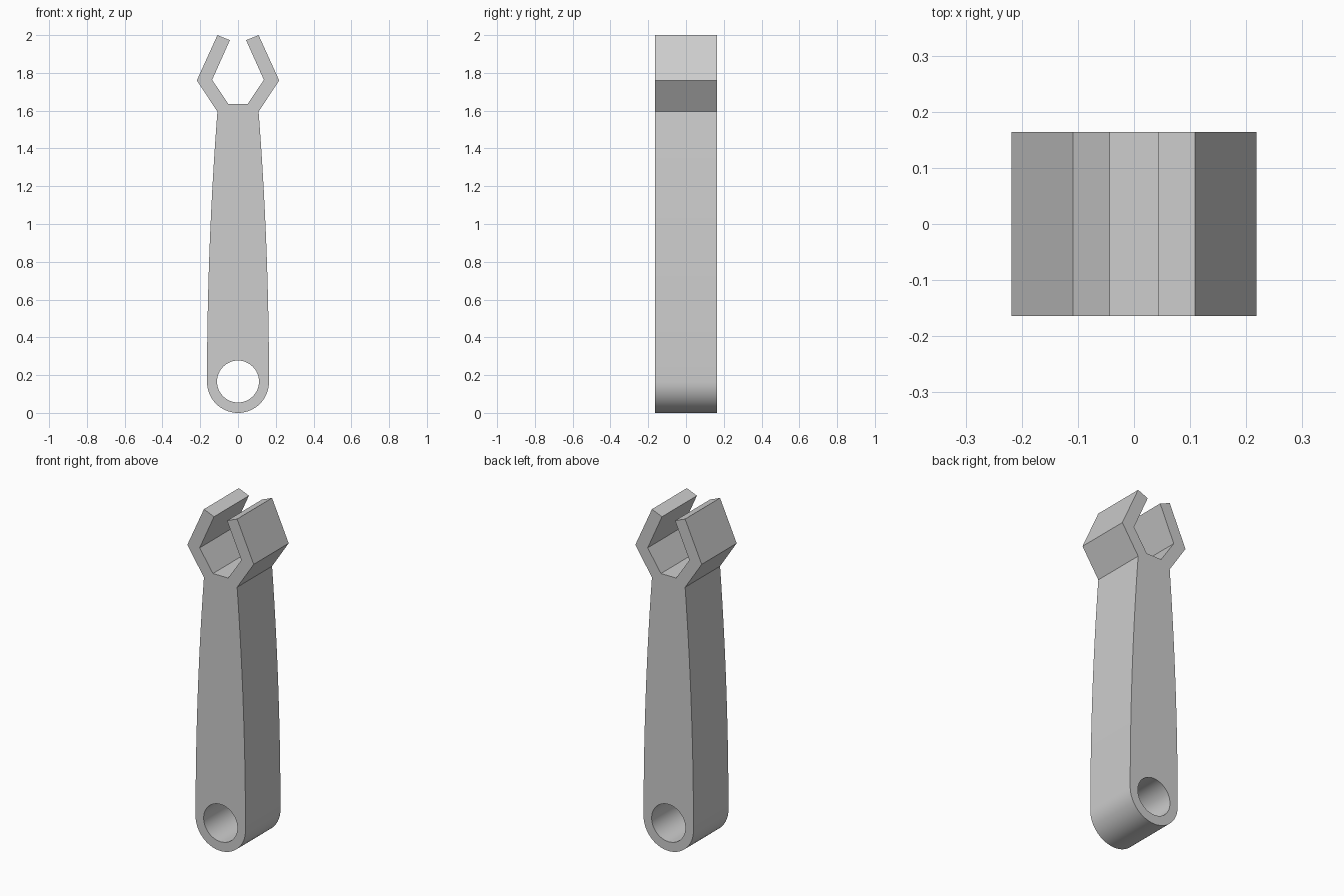
import bpy
import bmesh
from math import sin, cos, pi, radians
from mathutils import Vector

cube = bpy.data.objects.get("Cube")
if cube:
    bpy.data.objects.remove(cube)

HALF_DEPTH = 0.164
END_RADIUS = 0.164
HOLE_RADIUS = 0.111
NECK_Z = 1.595
NECK_HALF = 0.109

# Right half of the outline, from the bottom of the rounded end upwards
ARC_STEPS, TAPER_STEPS, HOLE_STEPS = 16, 14, 48
half = []
for i in range(ARC_STEPS + 1):
    a = i / ARC_STEPS * pi / 2
    half.append((END_RADIUS * sin(a), END_RADIUS * (1 - cos(a))))

# Gently curved taper of the handle up to the neck
for i in range(1, TAPER_STEPS + 1):
    t = i / TAPER_STEPS
    half.append((END_RADIUS - (END_RADIUS - NECK_HALF) * t ** 2,
                 END_RADIUS + (NECK_Z - END_RADIUS) * t))

# Open angular jaw: outer corner, tip, inner corner, floor
half += [(0.218, 1.76), (0.109, 2.0), (0.043, 1.973), (0.137, 1.763), (0.05, 1.634)]

# Mirror the half; the bottom point lies on the axis and is not repeated
outline = half + [(-x, z) for x, z in reversed(half[1:])]

# Hanging hole, concentric with the rounded end
hole = [(HOLE_RADIUS * cos(2 * pi * i / HOLE_STEPS),
         END_RADIUS + 0.002 + HOLE_RADIUS * sin(2 * pi * i / HOLE_STEPS))
        for i in range(HOLE_STEPS)]

bm = bmesh.new()


def add_loop(points):
    verts = [bm.verts.new((x, -HALF_DEPTH, z)) for x, z in points]
    return [bm.edges.new((v, verts[(i + 1) % len(verts)])) for i, v in enumerate(verts)]


# Fill the front face around the hole and extrude it to the back
edges = add_loop(outline) + add_loop(hole)
bmesh.ops.triangle_fill(bm, use_beauty=True, use_dissolve=False,
                        edges=edges, normal=Vector((0, -1, 0)))
result = bmesh.ops.extrude_face_region(bm, geom=bm.faces[:], use_keep_orig=True)
moved = [g for g in result["geom"] if isinstance(g, bmesh.types.BMVert)]
bmesh.ops.translate(bm, verts=moved, vec=(0, 2 * HALF_DEPTH, 0))
bmesh.ops.recalc_face_normals(bm, faces=bm.faces[:])

mesh = bpy.data.meshes.new("open_jaw_wrench")
bm.to_mesh(mesh)
bm.free()
wrench = bpy.data.objects.new("open_jaw_wrench", mesh)
bpy.context.collection.objects.link(wrench)

# Plain grey material
grey = bpy.data.materials.new("light_grey")
grey.use_nodes = True
colour = (0.61, 0.61, 0.61, 1)
grey.diffuse_color = colour
grey.node_tree.nodes["Principled BSDF"].inputs["Base Color"].default_value = colour
mesh.materials.append(grey)

# Smooth the rounded surfaces, keep the corners sharp
bpy.ops.object.select_all(action="DESELECT")
wrench.select_set(True)
bpy.context.view_layer.objects.active = wrench
bpy.ops.object.shade_smooth_by_angle(angle=radians(25))
